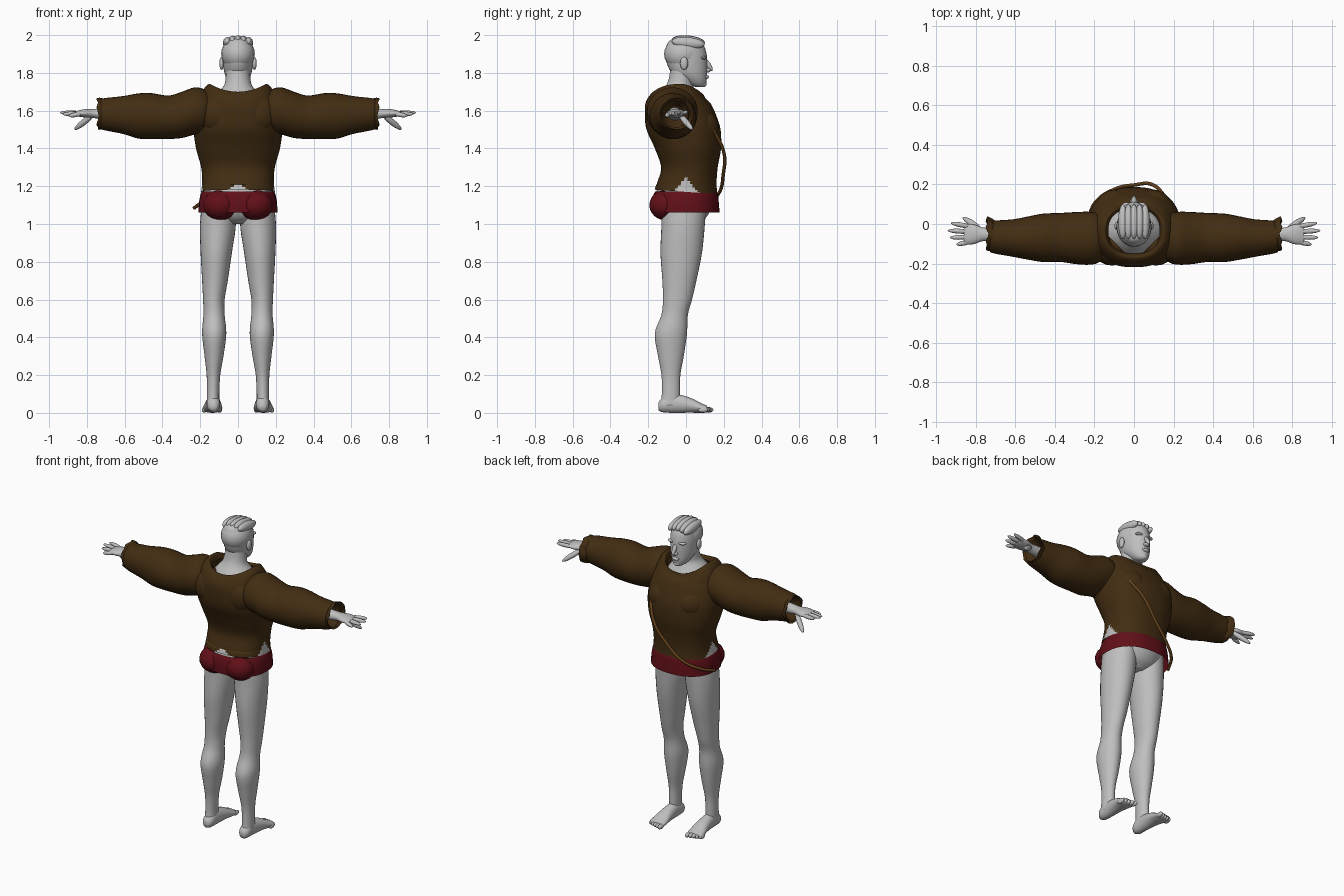
import bpy
import bmesh
from math import sin, cos, pi, copysign
from mathutils import Vector, Matrix

default_cube = bpy.data.objects.get("Cube")
if default_cube:
    bpy.data.objects.remove(default_cube, do_unlink=True)


def make_material(name, red, green, blue):
    material = bpy.data.materials.new(name)
    material.use_nodes = True
    colour = (red, green, blue, 1)
    material.diffuse_color = colour
    material.node_tree.nodes["Principled BSDF"].inputs["Base Color"].default_value = colour
    return material


SKIN = make_material("plain grey", .52, .52, .52)
CLOTH = make_material("dark brown cloth", .055, .026, .006)
SHORTS = make_material("deep red cloth", .12, .005, .009)
LEATHER = make_material("tan leather", .13, .055, .012)


def finish(bm, name, materials, mirrored=False):
    """Turn a bmesh into a smooth object, optionally mirrored across x."""
    bmesh.ops.recalc_face_normals(bm, faces=bm.faces[:])
    for face in bm.faces:
        face.smooth = True
    mesh = bpy.data.meshes.new(name)
    bm.to_mesh(mesh)
    bm.free()
    for material in materials:
        mesh.materials.append(material)
    part = bpy.data.objects.new(name, mesh)
    bpy.context.collection.objects.link(part)
    if mirrored:
        part.modifiers.new("Mirror", "MIRROR").use_mirror_merge = False
    return part


def smooth_rows(rows, steps):
    """Catmull-Rom interpolation between cross-section rows."""
    rows = [Vector(row) for row in rows]
    rows = [rows[0]] + rows + [rows[-1]]
    for a, b, c, d in zip(rows, rows[1:], rows[2:], rows[3:]):
        for step in range(steps):
            t = step / steps
            yield b + (c - a) * t / 2 + (a * 2 - b * 5 + c * 4 - d) * t * t / 2 \
                + (b * 3 - a - c * 3 + d) * t ** 3 / 2
    yield rows[-1]


def loft(rows, axis="z", power=2.0, segments=32, steps=5, capped=True):
    """Rows hold: position on axis, two centre coordinates, two radii."""
    bm = bmesh.new()
    rings = []
    for along, mid_a, mid_b, rad_a, rad_b in smooth_rows(rows, steps):
        ring = []
        for i in range(segments):
            c, s = cos(2 * pi * i / segments), sin(2 * pi * i / segments)
            a = mid_a + rad_a * copysign(abs(c) ** (2 / power), c)
            b = mid_b + rad_b * copysign(abs(s) ** (2 / power), s)
            spot = {"x": (along, a, b), "y": (a, along, b), "z": (a, b, along)}[axis]
            ring.append(bm.verts.new(spot))
        rings.append(ring)
    for low, high in zip(rings, rings[1:]):
        for i in range(segments):
            j = (i + 1) % segments
            bm.faces.new((low[i], low[j], high[j], high[i]))
    if capped:
        bm.faces.new(rings[0])
        bm.faces.new(rings[-1])
    return bm


def add_ball(bm, centre, radii, turn=Matrix()):
    matrix = Matrix.Translation(centre) @ turn @ Matrix.Diagonal((*radii, 1))
    bmesh.ops.create_uvsphere(bm, u_segments=20, v_segments=12, radius=1, matrix=matrix)


def add_finger(bm, start, end, radius):
    """A rounded, stretched digit between two points."""
    start, end = Vector(start), Vector(end)
    turn = (end - start).to_track_quat("Z", "Y").to_matrix().to_4x4()
    add_ball(bm, (start + end) / 2, (radius, radius, (end - start).length / 2), turn)


# Legs
finish(loft([
    (1.15, .1, -.01, .085, .12), (1, .106, -.015, .095, .115), (.85, .115, -.025, .083, .11),
    (.7, .122, -.035, .068, .09), (.6, .128, -.045, .057, .077), (.52, .127, -.06, .056, .07),
    (.42, .126, -.08, .064, .085), (.3, .127, -.08, .05, .068), (.2, .13, -.08, .036, .05),
    (.1, .132, -.08, .033, .048), (.04, .132, -.085, .034, .052)]), "leg", [SKIN], True)

# Feet with toes
foot = loft([
    (-.145, .13, .035, .018, .022), (-.12, .13, .043, .034, .04), (-.06, .13, .05, .036, .05),
    (.02, .132, .041, .044, .04), (.08, .135, .026, .052, .026), (.112, .137, .02, .05, .018)],
    axis="y")
for i in range(5):
    add_ball(foot, (.098 + .02 * i, .118 - .007 * i, .016), (.013, .027, .015))
finish(foot, "foot", [SKIN], True)

# Hips and belly
finish(loft([
    (1, 0, -.01, .06, .07), (1.04, 0, -.01, .14, .12), (1.12, 0, -.005, .18, .155),
    (1.2, 0, 0, .18, .15), (1.3, 0, .01, .17, .13)]), "hips", [SKIN])

# Shorts: a short open skirt plus a rounded seat
finish(loft([
    (1.06, 0, -.002, .208, .18), (1.11, 0, -.004, .207, .178), (1.15, 0, -.002, .2, .172),
    (1.172, 0, 0, .192, .163)], power=2.3, capped=False), "shorts", [SHORTS])
seat = bmesh.new()
add_ball(seat, (.093, -.108, 1.1), (.092, .086, .08))
finish(seat, "shorts_seat", [SHORTS], True)

# Jacket body, with side slits and a back notch showing the skin colour
jacket = loft([
    (1.17, 0, 0, .195, .166), (1.22, 0, .005, .19, .157), (1.3, 0, .018, .195, .15),
    (1.4, 0, .01, .222, .175), (1.5, 0, -.013, .235, .196), (1.58, 0, -.03, .226, .188),
    (1.64, 0, -.042, .208, .172), (1.68, 0, -.045, .178, .148), (1.7, 0, -.037, .146, .131),
    (1.68, 0, -.035, .13, .115)], power=2.3, segments=80, steps=8, capped=False)
for vert in jacket.verts:
    x, y, z = vert.co
    if z > 1.64:
        vert.co.z += (z - 1.64) / .06 * (.04 * (x / .146) ** 2 - .2 * max(y, 0))
    if z < 1.2:
        vert.co.z -= .07 * y
for face in jacket.faces:
    x, y, z = face.calc_center_median()
    slit = abs(x) > .15 and abs(y) < (1.25 - z) * .8
    notch = y < 0 and abs(x) < (1.21 - z) * 2
    face.material_index = int(slit or notch)
finish(jacket, "jacket_body", [CLOTH, SKIN])

# Chest and shoulder-blade fullness
muscles = bmesh.new()
add_ball(muscles, (.095, .075, 1.51), (.1, .1, .1))
add_ball(muscles, (.11, -.12, 1.58), (.1, .09, .11))
finish(muscles, "jacket_fullness", [CLOTH], True)

# Padded sleeves
finish(loft([
    (.16, -.072, 1.6, .11, .1), (.19, -.072, 1.6, .128, .118), (.235, -.072, 1.597, .134, .125),
    (.3, -.071, 1.577, .131, .122), (.37, -.068, 1.565, .124, .115), (.46, -.07, 1.571, .122, .122),
    (.53, -.071, 1.572, .11, .119), (.61, -.071, 1.577, .095, .1), (.72, -.065, 1.582, .08, .082),
    (.71, -.062, 1.582, .065, .068), (.66, -.06, 1.582, .04, .04)], axis="x"),
    "sleeve", [CLOTH], True)

# Ragged flared cuffs
cuff = loft([
    (.705, -.06, 1.582, .074, .078), (.725, -.052, 1.583, .083, .083),
    (.742, -.048, 1.584, .087, .084), (.73, -.05, 1.584, .074, .072)], axis="x", capped=False)
for vert in cuff.verts:
    vert.co.x += .008 * sin(vert.co.y * 90) * cos(vert.co.z * 70)
finish(cuff, "cuff", [CLOTH], True)

# Hands
hand = loft([
    (.64, -.06, 1.583, .036, .036), (.72, -.055, 1.583, .034, .03), (.765, -.052, 1.585, .035, .024),
    (.81, -.052, 1.586, .05, .022), (.845, -.052, 1.585, .05, .016),
    (.86, -.053, 1.585, .042, .011)], axis="x")
for root, tip_x, tip_y, tip_z in [
        (-.015, .925, .005, 1.592), (-.04, .942, -.033, 1.59),
        (-.065, .93, -.069, 1.582), (-.088, .897, -.104, 1.572)]:
    add_finger(hand, (.82, root, 1.585), (tip_x, tip_y, tip_z), .0125)
add_finger(hand, (.765, -.035, 1.58), (.865, .034, 1.5), .016)
finish(hand, "hand", [SKIN], True)

# Neck and upper shoulders
finish(loft([
    (1.58, 0, -.04, .15, .12), (1.65, 0, -.038, .138, .118), (1.69, 0, -.038, .11, .097),
    (1.73, 0, -.034, .076, .073), (1.77, 0, -.025, .066, .066), (1.84, 0, -.015, .062, .065)]),
    "neck", [SKIN])

# Head with nose, brow, lips and ears
head = loft([
    (1.725, 0, .075, .018, .02), (1.737, 0, .06, .038, .044), (1.765, 0, .04, .058, .07),
    (1.8, 0, .018, .072, .094), (1.85, 0, .006, .079, .107), (1.9, 0, .002, .081, .107),
    (1.945, 0, -.004, .077, .098), (1.975, 0, -.01, .056, .07), (1.985, 0, -.01, .02, .025)])
add_finger(head, (0, .098, 1.875), (0, .139, 1.81), .013)
add_ball(head, (0, .115, 1.814), (.02, .017, .012))
add_ball(head, (0, .107, 1.778), (.024, .014, .011))
add_ball(head, (0, .092, 1.742), (.022, .018, .017))
for side in (-1, 1):
    add_ball(head, (side * .035, .092, 1.88), (.028, .018, .009))
    add_ball(head, (side * .087, -.01, 1.85), (.012, .021, .034))
finish(head, "head", [SKIN])

# Swept hair made of overlapping locks
hair = bmesh.new()
add_ball(hair, (0, -.014, 1.9), (.089, .102, .092))
for i in range(5):
    x = -.056 + .028 * i
    tilt = Matrix.Rotation(-.1, 4, "X")
    add_ball(hair, (x, .012, 1.968 - 3 * x * x), (.024, .088, .03), tilt)
finish(hair, "hair", [SKIN])

# Cross-body strap
path = bpy.data.curves.new("strap", "CURVE")
path.dimensions = "3D"
path.bevel_depth = .009
path.use_fill_caps = True
spline = path.splines.new("BEZIER")
points = [(.17, .125, 1.53), (.09, .2, 1.38), (0, .197, 1.26),
          (-.1, .175, 1.165), (-.19, .115, 1.115), (-.232, .035, 1.085)]
spline.bezier_points.add(len(points) - 1)
for knot, spot in zip(spline.bezier_points, points):
    knot.co = spot
    knot.handle_left_type = knot.handle_right_type = "AUTO"
path.materials.append(LEATHER)
bpy.context.collection.objects.link(bpy.data.objects.new("strap", path))
